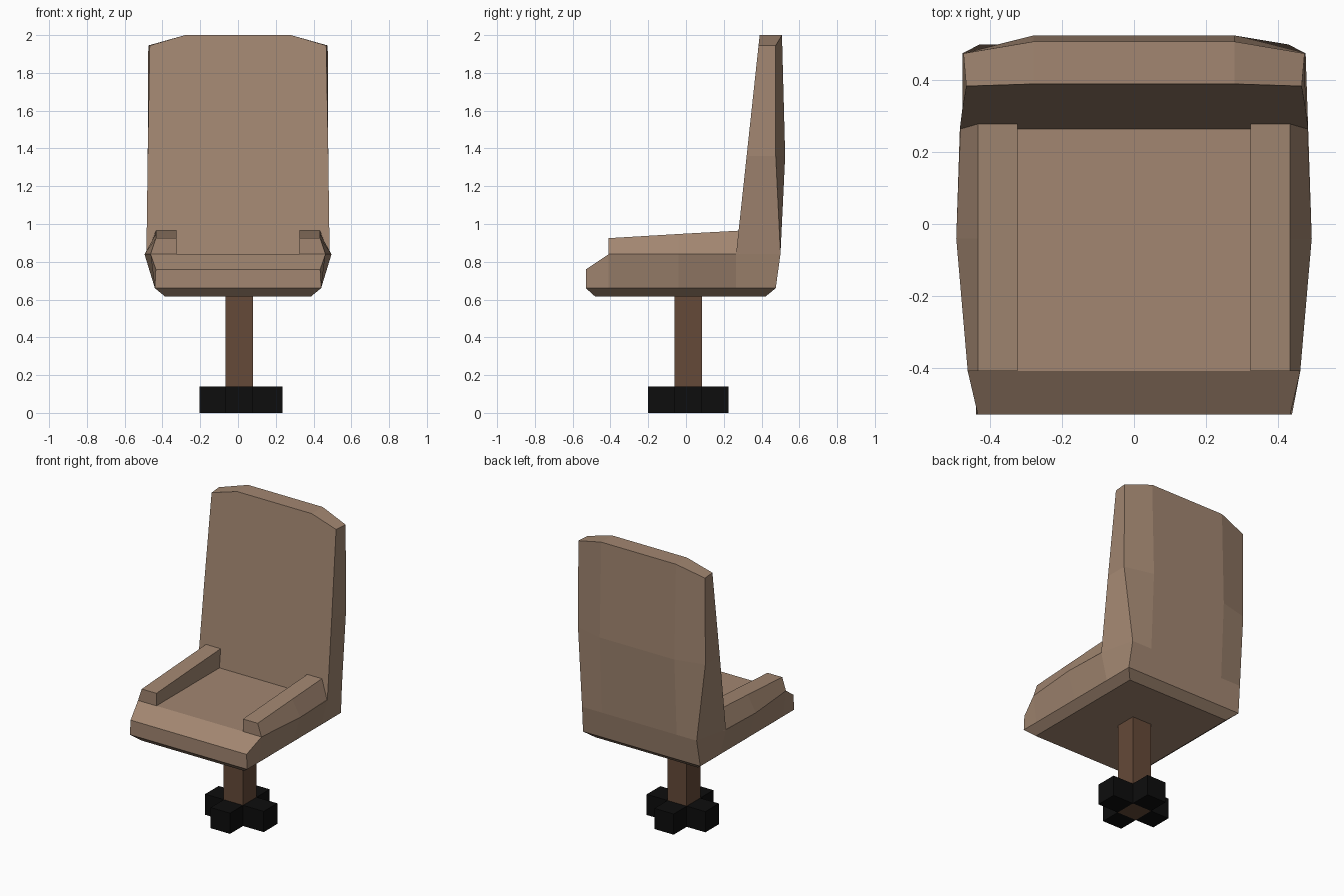
import bpy

if "Cube" in bpy.data.objects:
    bpy.data.objects.remove(bpy.data.objects["Cube"])


def material(name, rgb):
    m = bpy.data.materials.new(name)
    m.diffuse_color = (*rgb, 1)
    m.use_nodes = True
    m.node_tree.nodes["Principled BSDF"].inputs["Base Color"].default_value = m.diffuse_color
    return m


TAN = material("tan", (0.36, 0.24, 0.165))
BROWN = material("brown", (0.13, 0.068, 0.04))
BLACK = material("black", (0.004, 0.004, 0.004))


def add_mesh(name, verts, faces, mat):
    me = bpy.data.meshes.new(name)
    me.from_pydata(verts, [], faces)
    me.materials.append(mat)
    ob = bpy.data.objects.new(name, me)
    bpy.context.collection.objects.link(ob)
    bpy.ops.object.select_all(action='DESELECT')
    bpy.context.view_layer.objects.active = ob
    ob.select_set(True)
    bpy.ops.object.mode_set(mode='EDIT')
    bpy.ops.mesh.select_all(action='SELECT')
    bpy.ops.mesh.normals_make_consistent(inside=False)
    bpy.ops.object.mode_set(mode='OBJECT')
    return ob


def bridge(rings):
    """Quads between successive closed rings of equal length."""
    n = len(rings[0])
    verts = [p for r in rings for p in r]
    faces = [(k * n + i, k * n + (i + 1) % n, (k + 1) * n + (i + 1) % n, (k + 1) * n + i)
             for k in range(len(rings) - 1) for i in range(n)]
    return verts, faces


def mirrored(half):
    """Right-hand points, then their mirror images in reverse."""
    return half + [(-x, y, z) for x, y, z in reversed(half)]


def box(name, x0, x1, y0, y1, z0, z1, mat):
    rings = [[(x0, y0, z), (x1, y0, z), (x1, y1, z), (x0, y1, z)] for z in (z0, z1)]
    v, f = bridge(rings)
    add_mesh(name, v, f + [(0, 1, 2, 3), (4, 5, 6, 7)], mat)


# Seat: bevelled underside, flared sides, sloping front lip
seat_y = (-0.53, -0.41, -0.04, 0.265, 0.475)
low = [(0.385, min(max(y, -0.48), 0.42), 0.615) for y in seat_y]
rim = [(0.44, y, 0.66) for y in seat_y]
top = [(0.435, -0.53, 0.76), (0.463, -0.41, 0.84), (0.495, -0.04, 0.84),
       (0.485, 0.265, 0.84), (0.43, 0.50, 0.84)]
v, f = bridge([mirrored(low), mirrored(rim), mirrored(top)])
add_mesh("seat", v, f + [tuple(range(10)), (20, 21, 28, 29), tuple(range(21, 29))], TAN)

# Backrest: leaning front, chamfered rear corners, clipped top
bottom = [(0.28, 0.265, 0.84), (0.485, 0.265, 0.84), (0.43, 0.50, 0.84), (0.28, 0.50, 0.84)]
middle = [(0.28, 0.321, 1.36), (0.478, 0.321, 1.36), (0.478, 0.475, 1.36), (0.28, 0.525, 1.36)]
crown = [(0.28, 0.39, 2.0), (0.467, 0.384, 1.945), (0.475, 0.475, 1.945), (0.28, 0.508, 2.0)]
v, f = bridge([mirrored(r) for r in (bottom, middle, crown)])
caps = [tuple(range(8)), (16, 17, 18, 19), (19, 20, 23, 16), (20, 21, 22, 23)]
add_mesh("backrest", v, f + caps, TAN)

# Armrests: rising wedges with sloped outer sides
for side, sx in (("left", -1), ("right", 1)):
    rings = [[(sx * 0.325, y, 0.84), (sx * 0.325, y, z), (sx * 0.435, y, z), (sx * xo, y, 0.84)]
             for y, z, xo in ((-0.41, 0.925, 0.463), (-0.04, 0.947, 0.495), (0.285, 0.965, 0.482))]
    v, f = bridge(rings)
    add_mesh(side + "_armrest", v, f + [(0, 1, 2, 3), (8, 9, 10, 11)], TAN)

# Column
cx0, cx1, cy0, cy1 = -0.065, 0.08, -0.06, 0.085
box("column", cx0, cx1, cy0, cy1, 0.0, 0.62, BROWN)

# Four foot blocks around the column
box("left_foot", -0.205, cx0, cy0, cy1, 0, 0.14, BLACK)
box("right_foot", cx1, 0.235, cy0, cy1, 0, 0.14, BLACK)
box("front_foot", cx0, cx1, -0.20, cy0, 0, 0.14, BLACK)
box("back_foot", cx0, cx1, cy1, 0.225, 0, 0.14, BLACK)
